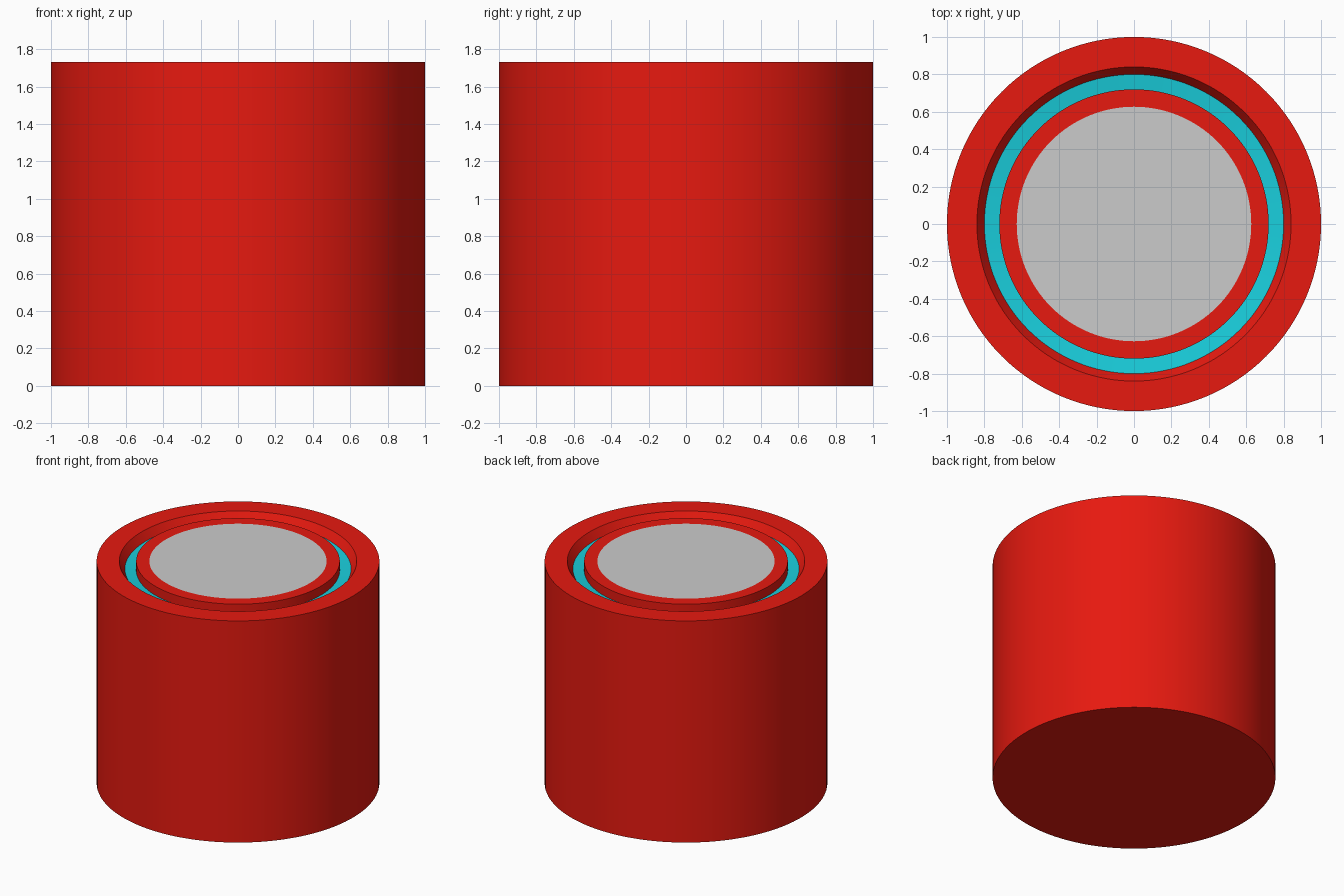
import bpy, bmesh
from math import pi, cos, sin, radians

if "Cube" in bpy.data.objects:
    bpy.data.objects.remove(bpy.data.objects["Cube"])

SEG = 128
H = 1.73


def material(name, color):
    m = bpy.data.materials.new(name)
    m.diffuse_color = (*color, 1)
    m.use_nodes = True
    m.node_tree.nodes["Principled BSDF"].inputs["Base Color"].default_value = m.diffuse_color
    return m


def lathe(name, profile, mat=None):
    """Revolve an (r, z) profile around z; r = 0 closes to a flat cap."""
    bm = bmesh.new()
    rings = [[bm.verts.new((r * cos(2 * pi * i / SEG), r * sin(2 * pi * i / SEG), z))
              for i in range(SEG)] for r, z in profile if r > 0]
    for a, b in zip(rings, rings[1:]):
        for i in range(SEG):
            j = (i + 1) % SEG
            bm.faces.new((a[i], a[j], b[j], b[i]))
    if profile[0][0] == 0:
        bm.faces.new(rings[0][::-1])
    if profile[-1][0] == 0:
        bm.faces.new(rings[-1])
    mesh = bpy.data.meshes.new(name)
    bm.to_mesh(mesh)
    bm.free()
    obj = bpy.data.objects.new(name, mesh)
    bpy.context.collection.objects.link(obj)
    if mat:
        mesh.materials.append(mat)
    bpy.context.view_layer.objects.active = obj
    obj.select_set(True)
    bpy.ops.object.shade_smooth_by_angle(angle=radians(30))
    obj.select_set(False)
    return obj


red = material("red", (0.80, 0.01, 0.005))
cyan = material("cyan", (0.01, 0.62, 0.72))

# Outer body with rim and sloped groove wall
lathe("outer_body", [(0, 0), (1, 0), (1, H), (0.84, H), (0.80, H - 0.06)], red)
# Coloured groove floor, dipping slightly inward
lathe("groove_floor", [(0.80, H - 0.06), (0.72, H - 0.07)], cyan)
# Inner raised ring
lathe("inner_ring", [(0.72, H - 0.07), (0.72, H), (0.627, H)], red)
# Flat centre disc
lathe("centre_disc", [(0.627, H), (0, H)])
